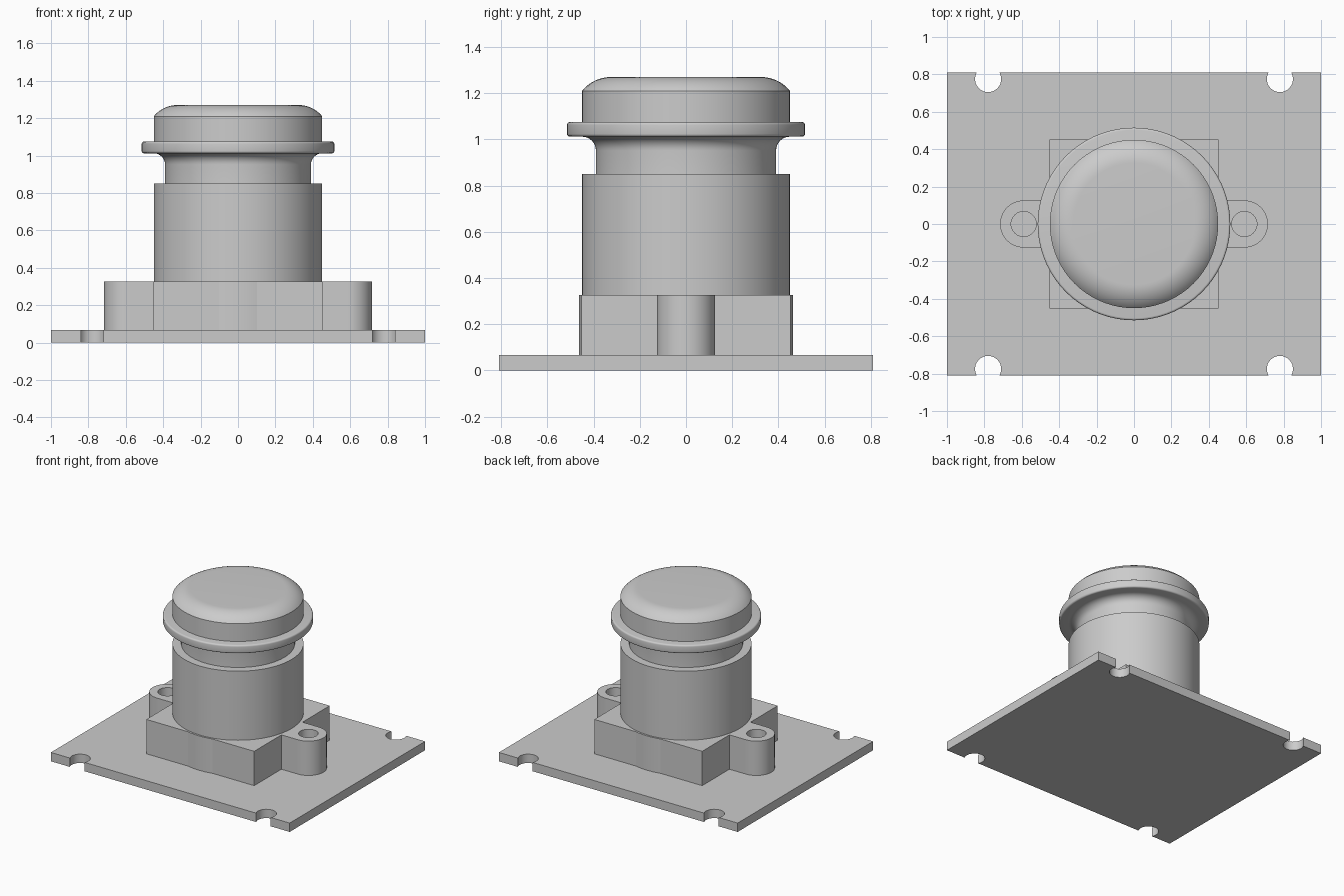
import bpy, bmesh, math

if "Cube" in bpy.data.objects:
    bpy.data.objects.remove(bpy.data.objects["Cube"])

grey = bpy.data.materials.new("light grey")
grey.diffuse_color = (0.6, 0.6, 0.6, 1)
grey.use_nodes = True
grey.node_tree.nodes["Principled BSDF"].inputs["Base Color"].default_value = grey.diffuse_color


def finish(bm, name):
    bmesh.ops.recalc_face_normals(bm, faces=bm.faces[:])
    me = bpy.data.meshes.new(name)
    bm.to_mesh(me)
    bm.free()
    me.materials.append(grey)
    ob = bpy.data.objects.new(name, me)
    bpy.context.collection.objects.link(ob)
    bpy.ops.object.select_all(action='DESELECT')
    ob.select_set(True)
    bpy.context.view_layer.objects.active = ob
    bpy.ops.object.shade_smooth_by_angle(angle=math.radians(30))
    return ob


def bridge(bm, a, b):
    n = len(a)
    for i in range(n):
        j = (i + 1) % n
        bm.faces.new((a[i], a[j], b[j], b[i]))


def prism(name, outline, z0, z1):
    bm = bmesh.new()
    lo, hi = ([bm.verts.new((x, y, z)) for x, y in outline] for z in (z0, z1))
    bridge(bm, lo, hi)
    bm.faces.new(lo)
    bm.faces.new(hi)
    return finish(bm, name)


def lathe(name, profile, n=72):
    bm = bmesh.new()
    rings = [[bm.verts.new((r * math.cos(2 * math.pi * i / n),
                            r * math.sin(2 * math.pi * i / n), z))
              for i in range(n)] for r, z in profile]
    for a, b in zip(rings, rings[1:]):
        bridge(bm, a, b)
    bm.faces.new(rings[0])
    bm.faces.new(rings[-1])
    return finish(bm, name)


def arc(cx, cz, r, a0, a1, n):
    return [(cx + r * math.cos(math.radians(a0 + (a1 - a0) * i / n)),
             cz + r * math.sin(math.radians(a0 + (a1 - a0) * i / n)))
            for i in range(n + 1)]


# Base plate with a round notch near each corner, opening to front and back
W, D, T = 1.0, 0.81, 0.067
front = [(-W, -D)]
for cx in (-0.78, 0.78):
    front += arc(cx, -0.775, 0.07, 210, -30, 20)
front.append((W, -D))
prism("base_plate", front + [(-x, -y) for x, y in front], 0, T)

# Square housing, with a round boss bulging slightly past its sides
H, S = 0.327, 0.452
prism("housing", [(-S, -S), (S, -S), (S, S), (-S, S)], T, H)
lathe("housing_boss", [(0.464, T), (0.464, H)])

# Screw ears with through holes on both sides
for side, name in ((1, "right_screw_ear"), (-1, "left_screw_ear")):
    bm = bmesh.new()
    n, R, back = 48, 0.126, 0.2
    loops = []
    for z in (T, H):
        hole, rim = [], []
        for i in range(n):
            a = 2 * math.pi * i / n
            c, s = math.cos(a), math.sin(a)
            d = R if c > -1e-6 else min(back / -c, R / max(abs(s), 1e-6))
            hole.append(bm.verts.new((side * (0.59 + 0.067 * c), 0.067 * s, z)))
            rim.append(bm.verts.new((side * (0.59 + d * c), d * s, z)))
        loops.append((hole, rim))
    (h0, r0), (h1, r1) = loops
    for a, b in ((h0, r0), (r0, r1), (r1, h1), (h1, h0)):
        bridge(bm, a, b)
    finish(bm, name)

# Barrel
lathe("barrel", [(0.45, H), (0.45, 0.85)])

# Neck flaring up into the rounded flange
lathe("neck_and_flange",
      [(0.39, 0.85)] + arc(0.45, 0.952, 0.06, 180, 90, 8)
      + arc(0.503, 1.024, 0.012, -90, 0, 4)
      + arc(0.503, 1.063, 0.012, 0, 90, 4))

# Cap with a domed shoulder and flat top
lathe("cap", [(0.45, 1.075)] + arc(0.325, 1.11, 0.16, 38.6, 90, 10))
